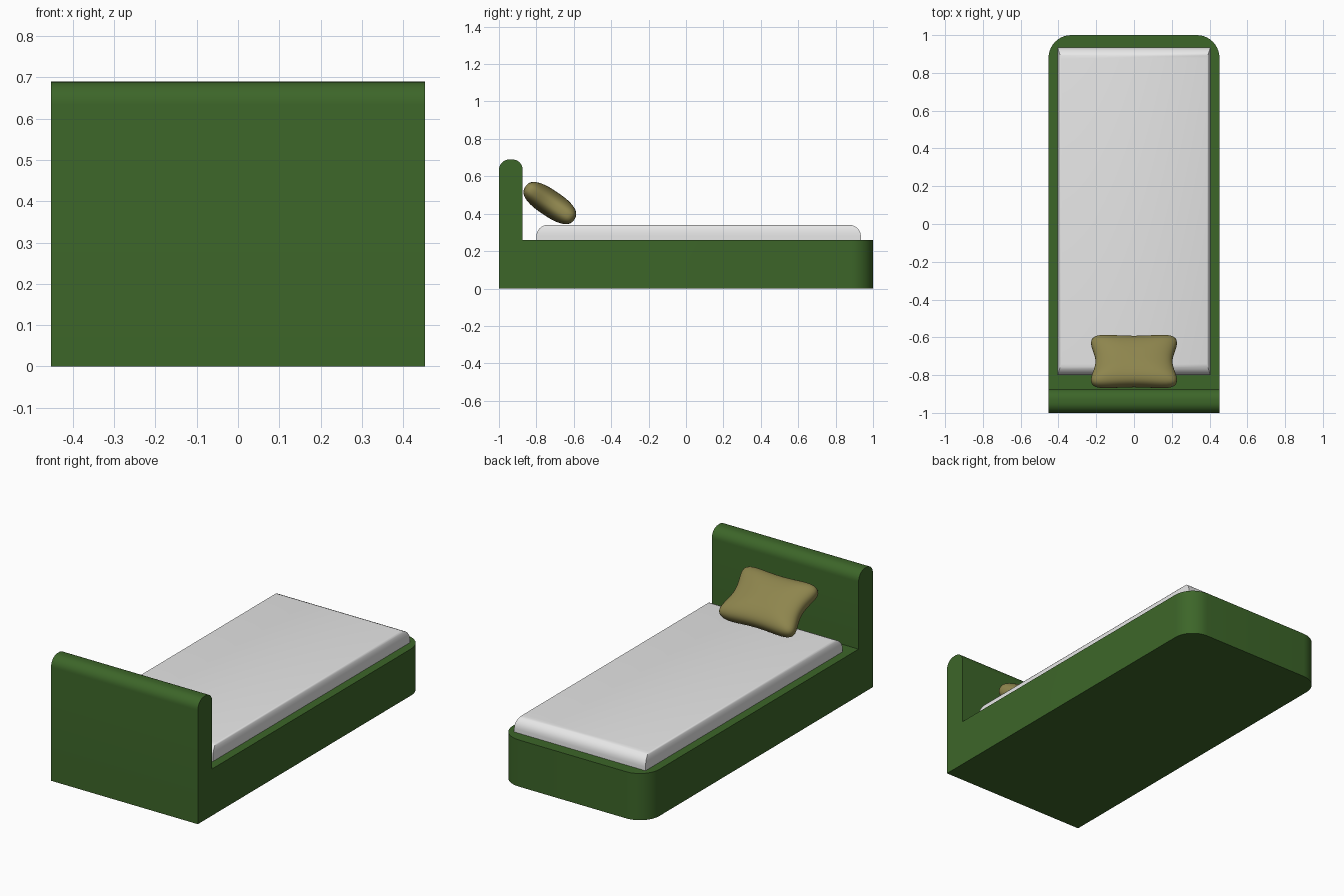
import bpy, bmesh, math
from mathutils import Matrix, Vector

old = bpy.data.objects.get("Cube")
if old:
    bpy.data.objects.remove(old, do_unlink=True)


def material(name, rgb):
    m = bpy.data.materials.new(name)
    m.use_nodes = True
    m.diffuse_color = (*rgb, 1)
    m.node_tree.nodes["Principled BSDF"].inputs["Base Color"].default_value = (*rgb, 1)
    return m


def finish(bm, name, mat, angle):
    bmesh.ops.recalc_face_normals(bm, faces=bm.faces)
    me = bpy.data.meshes.new(name)
    bm.to_mesh(me)
    bm.free()
    ob = bpy.data.objects.new(name, me)
    bpy.context.collection.objects.link(ob)
    me.materials.append(mat)
    bpy.ops.object.select_all(action='DESELECT')
    ob.select_set(True)
    bpy.context.view_layer.objects.active = ob
    bpy.ops.object.shade_smooth_by_angle(angle=math.radians(angle))
    return ob


def round_edges(bm, rule, radius, segments):
    edges = [e for e in bm.edges if rule(*(v.co for v in e.verts))]
    bmesh.ops.bevel(bm, geom=edges, offset=radius, offset_type='OFFSET',
                    segments=segments, profile=0.5, affect='EDGES')


green = material("forest green", (0.046, 0.132, 0.022))
white = material("sheet white", (0.8, 0.8, 0.8))
olive = material("olive cloth", (0.27, 0.235, 0.075))

# Bed frame: side profile with headboard, extruded across the width
HALF_W, DECK, TOP = 0.4525, 0.26, 0.69
profile = [(-1, 0), (1, 0), (1, DECK), (-0.873, DECK), (-0.873, TOP), (-1, TOP)]
bm = bmesh.new()
face = bm.faces.new([bm.verts.new((-HALF_W, y, z)) for y, z in profile])
new = bmesh.ops.extrude_face_region(bm, geom=[face])["geom"]
bmesh.ops.translate(bm, vec=(2 * HALF_W, 0, 0),
                    verts=[v for v in new if isinstance(v, bmesh.types.BMVert)])
# Rounded foot corners, then rounded headboard top
round_edges(bm, lambda a, b: min(a.y, b.y) > 0.99 and abs(a.z - b.z) > 0.1, 0.12, 10)
round_edges(bm, lambda a, b: min(a.z, b.z) > TOP - 0.01 and abs(a.x - b.x) > 0.1, 0.055, 8)
finish(bm, "bed_frame", green, 30)

# Mattress: rolled top edges, squeezed in width so the sides roll tighter
SQUEEZE = 3
bm = bmesh.new()
bmesh.ops.create_cube(bm, size=1)
bmesh.ops.transform(bm, verts=bm.verts, matrix=Matrix.Translation((0, 0.0675, 0.295))
                    @ Matrix.Diagonal((0.81 * SQUEEZE, 1.735, 0.09, 1)))
round_edges(bm, lambda a, b: min(a.z, b.z) > 0.33, 0.06, 6)
bmesh.ops.scale(bm, verts=bm.verts, vec=(1 / SQUEEZE, 1, 1))
finish(bm, "mattress", white, 30)

# Pillow: soft rounded block with pinched sides, leaning on the headboard
bm = bmesh.new()
bmesh.ops.create_cube(bm, size=2)
bmesh.ops.subdivide_edges(bm, edges=bm.edges, cuts=15, use_grid_fill=True)
for v in bm.verts:
    p = v.co.copy()
    flat = (abs(p.x) ** 7 + abs(p.y) ** 7) ** (1 / 7)
    r = (flat ** 2.6 + abs(p.z) ** 2.6) ** (1 / 2.6)
    p /= r
    pinch_x = 1 - 0.14 * math.cos(min(abs(p.y), 1) * math.pi / 2) ** 2
    pinch_y = 1 - 0.07 * math.cos(min(abs(p.x), 1) * math.pi / 2) ** 2
    v.co = Vector((p.x * 0.237 * pinch_x, p.y * 0.162 * pinch_y, p.z * 0.07))
pillow = finish(bm, "pillow", olive, 80)
pillow.location = (0, -0.728, 0.457)
pillow.rotation_euler.x = math.radians(-34)
